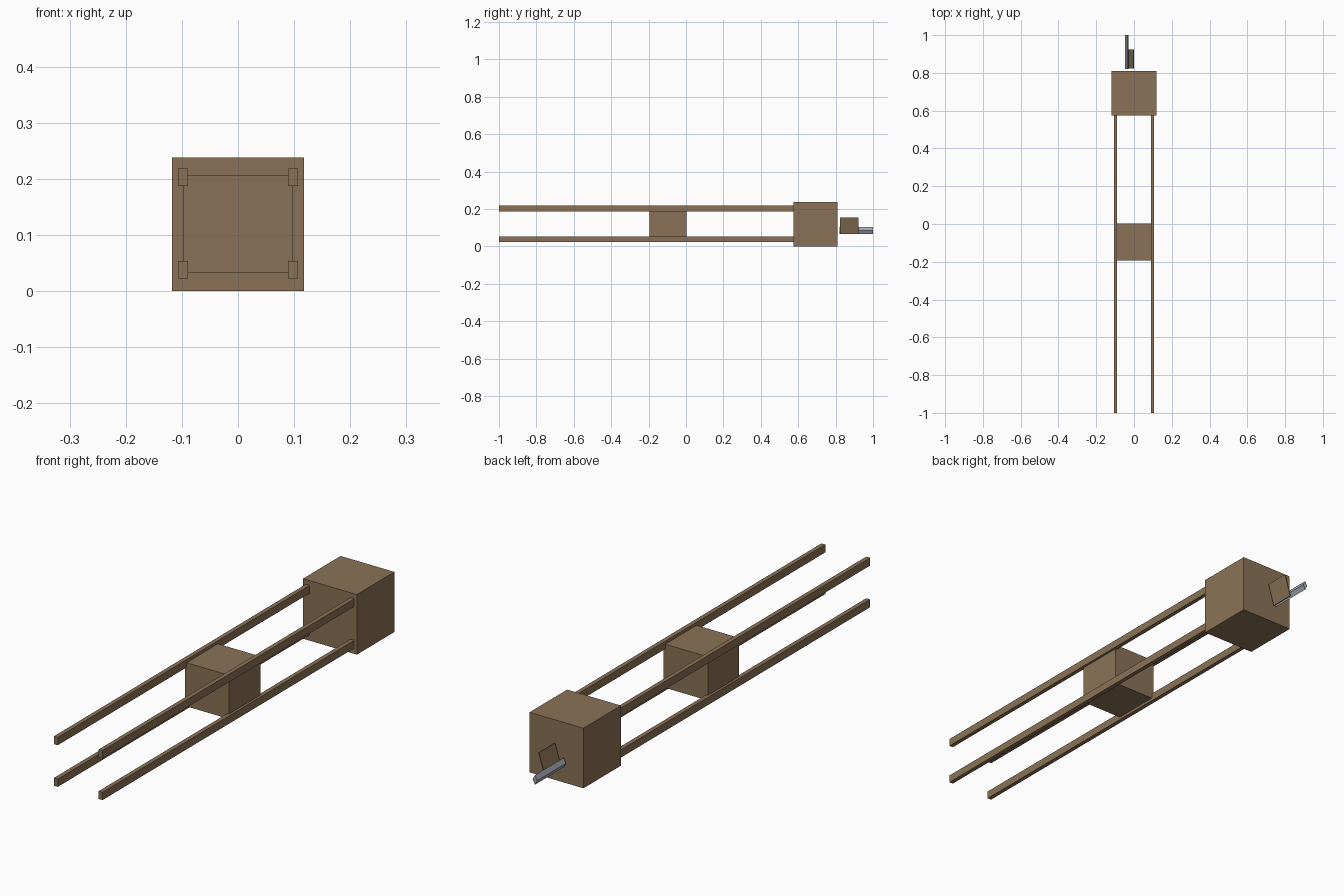
import bpy, math
from mathutils import Matrix

cube = bpy.data.objects.get("Cube")
if cube:
    bpy.data.objects.remove(cube, do_unlink=True)


def material(name, rgb):
    m = bpy.data.materials.new(name)
    m.use_nodes = True
    m.diffuse_color = (*rgb, 1)
    m.node_tree.nodes["Principled BSDF"].inputs["Base Color"].default_value = (*rgb, 1)
    return m


wood = material("brown wood", (0.258, 0.171, 0.095))
steel = material("grey steel", (0.35, 0.38, 0.43))


def box(name, center, size, mat, tilt=0):
    """Box with a tilt about the y axis, baked into the mesh."""
    bpy.ops.mesh.primitive_cube_add(size=1)
    ob = bpy.context.object
    ob.name = name
    ob.data.transform(Matrix.Rotation(tilt, 4, "Y") @ Matrix.Diagonal((*size, 1)))
    ob.location = center
    ob.data.materials.append(mat)
    return ob


# Four long rails
for side, x in (("right", -0.098), ("left", 0.098)):
    for level, z in (("lower", 0.038), ("upper", 0.203)):
        box(f"{level}_{side}_rail", (x, -0.21, z), (0.017, 1.58, 0.031), wood)

# Block carried between the rails, and the large block at their back end
box("middle_block", (0, -0.096, 0.12), (0.194, 0.196, 0.173), wood)
box("end_block", (0, 0.693, 0.119), (0.236, 0.235, 0.238), wood)

# Thin leaning grip plate behind the end block
box("grip_plate", (-0.014, 0.873, 0.11), (0.004, 0.1, 0.091), wood, math.radians(17))

# Slim four-sided bar along the foot of the plate
bpy.ops.mesh.primitive_cylinder_add(vertices=4, radius=1, depth=1)
bar = bpy.context.object
bar.name = "metal_bar"
bar.data.transform(Matrix.Diagonal((0.010, 0.18, 0.019, 1)) @ Matrix.Rotation(math.pi / 2, 4, "X"))
bar.location = (-0.038, 0.91, 0.084)
bar.data.materials.append(steel)
